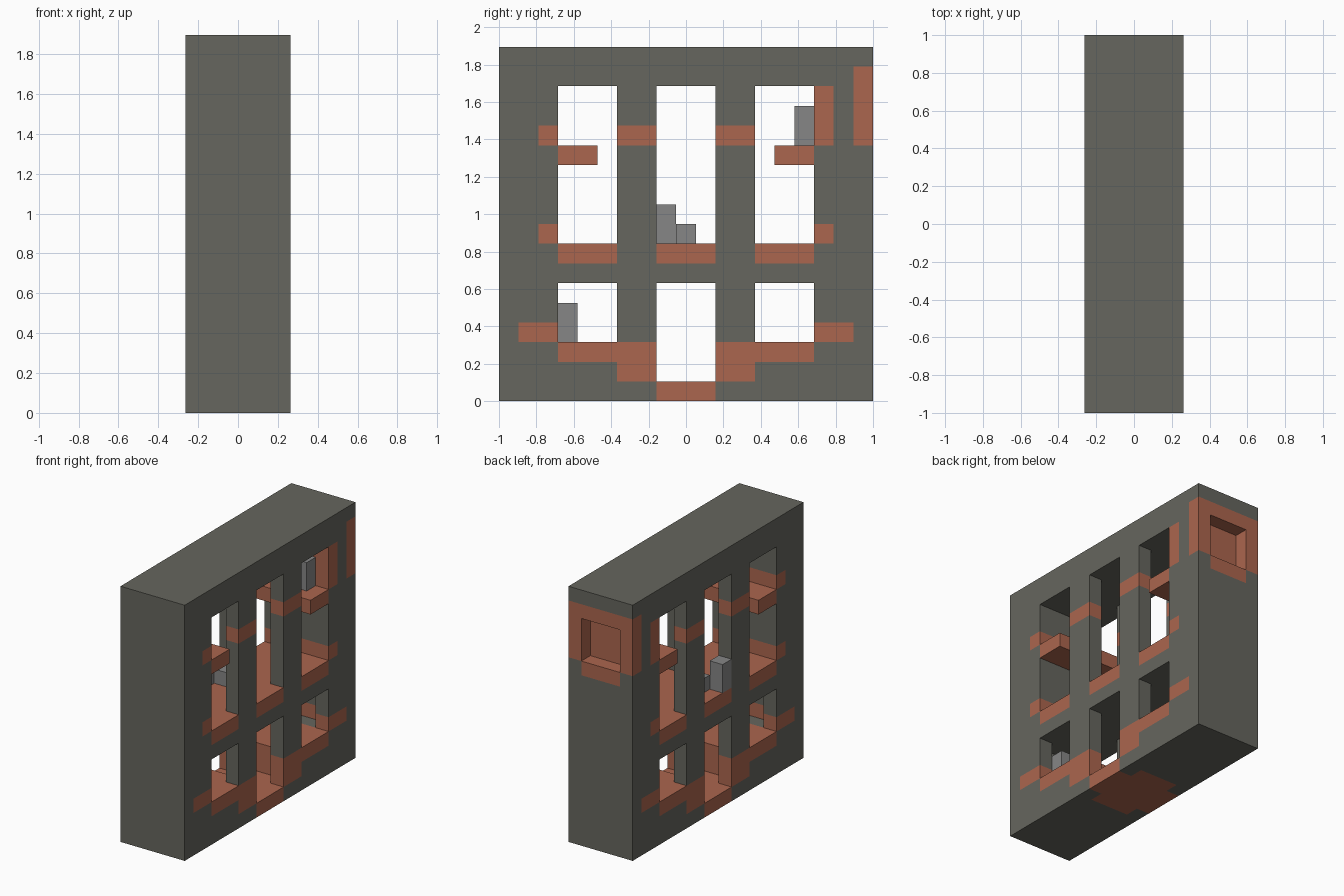
import bpy
import bmesh
from itertools import product
from mathutils import Vector

cube = bpy.data.objects.get("Cube")
if cube:
    bpy.data.objects.remove(cube, do_unlink=True)

# Building block grid: 5 wide, 19 long, 18 high
NX, NY, NZ = 5, 19, 18
U = 2 / NY


def material(name, color):
    mat = bpy.data.materials.new(name)
    mat.use_nodes = True
    mat.diffuse_color = (*color, 1)
    mat.node_tree.nodes["Principled BSDF"].inputs["Base Color"].default_value = (*color, 1)
    return mat


STONE = material("dark stone", (0.133, 0.133, 0.112))
BRICK = material("red brick", (0.41, 0.133, 0.077))
GREY = material("plain grey", (0.24, 0.24, 0.24))


def cells(x, y, z):
    """All grid cells in a box given as three (start, end) ranges."""
    return set(product(range(*x), range(*y), range(*z)))


def both_ends(x, y, z):
    """A box and its copy mirrored along the length."""
    return cells(x, y, z) | cells(x, (NY - y[1], NY - y[0]), z)


def build(name, solid, brick, mats):
    """Skin a set of cells, colouring the brick cells with the second material."""
    bm = bmesh.new()
    for cell in solid:
        for axis, side in product(range(3), (0, 1)):
            near = list(cell)
            near[axis] += 2 * side - 1
            if tuple(near) in solid:
                continue
            corners = []
            for a, b in ((0, 0), (1, 0), (1, 1), (0, 1)):
                p = list(cell)
                p[axis] += side
                p[(axis + 1) % 3] += a
                p[(axis + 2) % 3] += b
                corners.append(bm.verts.new(((p[0] - NX / 2) * U, (p[1] - NY / 2) * U, p[2] * U)))
            face = bm.faces.new(corners if side else corners[::-1])
            face.material_index = int(cell in brick)
    bmesh.ops.remove_doubles(bm, verts=bm.verts, dist=U / 100)
    mesh = bpy.data.meshes.new(name)
    bm.to_mesh(mesh)
    bm.free()
    for mat in mats:
        mesh.materials.append(mat)
    obj = bpy.data.objects.new(name, mesh)
    bpy.context.collection.objects.link(obj)
    return obj


FULL, INNER = (0, NX), (1, NX - 1)

# Window openings, rooms behind them and the end recess
hollow = (
    both_ends(FULL, (3, 6), (3, 6)) | both_ends(FULL, (3, 6), (8, 16))
    | cells(FULL, (8, 11), (1, 6)) | cells(FULL, (8, 11), (8, 16))
    | cells(INNER, (2, 17), (3, 6)) | cells(INNER, (7, 12), (1, 3))
    | cells(INNER, (3, 16), (8, 16)) | cells(INNER, (18, 19), (13, 16))
)

# Ledges across the outer windows
ledges = both_ends(FULL, (3, 5), (12, 13))

# Brick lower floor, stepped pit and skirting
brick = (
    both_ends(FULL, (1, 3), (3, 4)) | both_ends(FULL, (3, 8), (2, 3))
    | both_ends(FULL, (6, 8), (1, 2)) | cells(FULL, (8, 11), (0, 1))
    | cells(INNER, (7, 12), (0, 1))
)
# Brick upper floor and skirting
brick |= (
    both_ends(FULL, (2, 3), (8, 9)) | both_ends(FULL, (3, 6), (7, 8))
    | cells(FULL, (8, 11), (7, 8)) | cells(INNER, (3, 16), (7, 8))
)
# Brick bands on the pillars, tall wall and end recess surround
brick |= (
    both_ends(FULL, (6, 8), (13, 14)) | both_ends(FULL, (2, 3), (13, 14))
    | cells(FULL, (16, 17), (13, 16)) | cells(FULL, (18, 19), (13, 17))
    | cells(INNER, (17, 18), (13, 16)) | cells(INNER, (18, 19), (12, 13))
)
brick |= ledges

shell = (cells(FULL, (0, NY), (0, NZ)) - hollow) | ledges
build("window_wall", shell, brick, (STONE, BRICK))

# Small grey blocks standing on the floors and ledge
build("lower_floor_block", cells((3, 4), (3, 4), (3, 5)), set(), (GREY,))
build("upper_floor_block", cells((0, 1), (8, 9), (8, 10)), set(), (GREY,))
build("low_block", cells((1, 2), (9, 10), (8, 9)), set(), (GREY,))
build("ledge_block", cells((3, 4), (15, 16), (13, 15)), set(), (GREY,))
